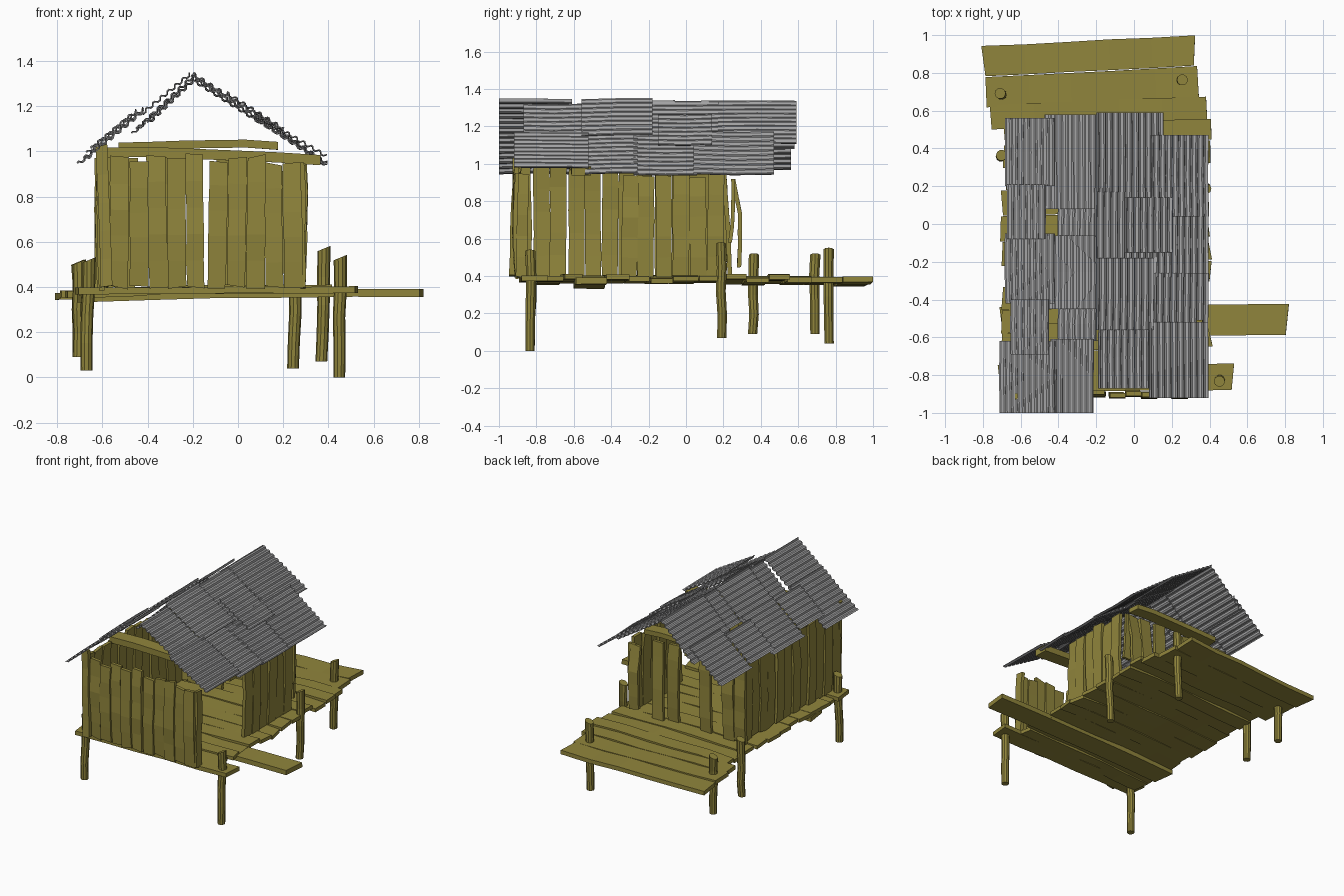
import bpy, bmesh, math, random
from mathutils import Vector

random.seed(4)
cube = bpy.data.objects.get("Cube")
if cube:
    bpy.data.objects.remove(cube)


def material(name, color):
    m = bpy.data.materials.new(name)
    m.use_nodes = True
    m.diffuse_color = color
    m.node_tree.nodes["Principled BSDF"].inputs["Base Color"].default_value = color
    return m


WOOD = material("olive wood", (0.28, 0.235, 0.045, 1))
METAL = material("grey metal", (0.39, 0.39, 0.395, 1))


def jit(a):
    return random.uniform(-a, a)


def finish(name, bm, mat):
    bmesh.ops.recalc_face_normals(bm, faces=bm.faces)
    mesh = bpy.data.meshes.new(name)
    bm.to_mesh(mesh)
    bm.free()
    mesh.materials.append(mat)
    obj = bpy.data.objects.new(name, mesh)
    bpy.context.collection.objects.link(obj)
    return obj


def loft(name, rings, mat):
    """Skin a list of vertex rings and cap both ends."""
    bm = bmesh.new()
    loops = [[bm.verts.new(p) for p in ring] for ring in rings]
    n = len(loops[0])
    for a, b in zip(loops, loops[1:]):
        for i in range(n):
            j = (i + 1) % n
            bm.faces.new((a[i], a[j], b[j], b[i]))
    bm.faces.new(loops[0])
    bm.faces.new(loops[-1])
    return finish(name, bm, mat)


def plank(name, start, end, width, thick, normal, sag=0.0, rough=0.005, steps=5):
    """Rough-sawn board from start to end, with its broad side facing normal."""
    start, end, normal = Vector(start), Vector(end), Vector(normal)
    along = (end - start).normalized()
    side = along.cross(normal).normalized()
    face = side.cross(along)
    rings = []
    for k in range(steps + 1):
        t = k / steps
        c = start.lerp(end, t) + face * (sag * math.sin(math.pi * t) + jit(rough))
        tip = 0.012 if k in (0, steps) else 0
        ring = []
        for s in (-1, 1):
            edge = c + side * s * (width / 2 + jit(rough * 0.5)) + along * jit(tip)
            ring += [edge - face * s * thick / 2, edge + face * s * thick / 2]
        rings.append(ring)
    return loft(name, rings, WOOD)


def post(name, x, y, bottom, top, lean=0.0, radius=0.026, sides=10):
    """Slightly crooked round pole."""
    rings = []
    for k in range(5):
        t = k / 4
        cx, cy = x + lean * (t - 0.5) + jit(0.004), y + jit(0.005)
        r = radius * (1 + 0.12 * t)
        rings.append([(cx + r * math.cos(a), cy + r * math.sin(a),
                       bottom + (top - bottom) * t + (0.012 * math.cos(a) if k == 4 else 0))
                      for a in (math.tau * i / sides for i in range(sides))])
    return loft(name, rings, WOOD)


def sheet(name, x0, x1, z0, z1, y0, y1, pitch=0.042, depth=0.008):
    """Corrugated panel, with its ridges running along y."""
    a, b = Vector((x0, 0, z0)), Vector((x1, 0, z1))
    up = Vector((-(b - a).z, 0, (b - a).x)).normalized()
    count = 4 * round((b - a).length / pitch)
    bm = bmesh.new()
    rows = []
    for y in (y0, (y0 + y1) / 2, y1):
        lift = jit(0.004)
        row = []
        for i in range(count + 1):
            wave = depth * math.sin(math.tau * i / 4 + math.pi / 4)
            p = a.lerp(b, i / count) + up * (wave + lift)
            row.append(bm.verts.new((p.x, y, p.z)))
        rows.append(row)
    for r, s in zip(rows, rows[1:]):
        for i in range(count):
            bm.faces.new((r[i], r[i + 1], s[i + 1], s[i]))
    obj = finish(name, bm, METAL)
    mod = obj.modifiers.new("thickness", "SOLIDIFY")
    mod.thickness = 0.005
    return obj


# Support posts: x, y, bottom, top, lean
for i, p in enumerate([(0.45, -0.83, 0.0, 0.53, 0.0), (-0.665, -0.83, 0.03, 0.52, 0.01),
                       (0.375, 0.19, 0.07, 0.57, 0.01), (-0.705, 0.36, 0.09, 0.51, 0.0),
                       (-0.705, 0.69, 0.09, 0.51, 0.0), (0.25, 0.765, 0.04, 0.54, 0.01)]):
    post(f"support_post_{i}", *p)

# Deck boards laid across, wider and skewed toward the back
up = (0, 0, 1)
plank("deck_board_back", (-0.80, 0.862, 0.36), (0.32, 0.918, 0.378), 0.16, 0.03, up)
plank("deck_board_back_inner", (-0.78, 0.70, 0.37), (0.34, 0.755, 0.38), 0.16, 0.03, up)
plank("deck_board_porch", (-0.75, 0.565, 0.37), (0.375, 0.61, 0.385), 0.13, 0.03, up)
y = 0.56
while y > -0.72:
    w = random.uniform(0.10, 0.14)
    plank("deck_board", (-0.70 + jit(0.02), y - w / 2 - 0.03, 0.365 + jit(0.01)),
          (0.395 + jit(0.02), y - w / 2, 0.385 + jit(0.01)), w - 0.003, 0.026, up, 0.012)
    y -= w
plank("deck_board_front", (-0.71, -0.82, 0.38), (0.52, -0.81, 0.39), 0.14, 0.03, up)
plank("walkway_board", (-0.70, -0.52, 0.345), (0.81, -0.505, 0.37), 0.165, 0.035, up, 0.012)


def wall(name, a, b, count, normal, top, lean=0.014):
    """Row of uneven upright boards from a to b."""
    a, b, out = Vector(a), Vector(b), Vector(normal)
    step = (b - a).length / count
    slide = (b - a).normalized()
    for i in range(count):
        foot = a.lerp(b, (i + 0.5) / count) + out * (0.005 if i % 2 else -0.005)
        head = foot + slide * jit(lean) + Vector((0, 0, top - foot.z + jit(0.02)))
        plank(f"{name}_board", foot + slide * jit(0.005), head, step * random.uniform(0.90, 0.98),
              0.024, normal, 0.010, 0.005)


wall("front_wall", (-0.57, -0.905, 0.40), (0.29, -0.895, 0.40), 10, (0, -1, 0), 0.965)
wall("left_wall", (-0.605, -0.91, 0.39), (-0.59, 0.19, 0.39), 12, (-1, 0, 0), 0.99)
wall("right_wall", (0.285, -0.35, 0.39), (0.28, 0.2, 0.39), 6, (1, 0, 0), 0.94)
plank("front_corner_board", (-0.58, -0.93, 0.40), (-0.605, -0.91, 1.02), 0.05, 0.03, (0, -1, 0))
plank("door_jamb", (0.285, -0.88, 0.39), (0.285, -0.87, 0.95), 0.06, 0.024, (1, 0, 0))

# Broken back wall, with gaps and loose hanging boards
back = (0, 1, 0)
for x, dx, dy, bottom, top in [(-0.59, 0.0, 0.0, 0.39, 0.98), (-0.50, 0.015, 0.0, 0.39, 0.96),
                               (-0.31, 0.01, 0.0, 0.39, 0.97), (-0.04, -0.01, 0.0, 0.39, 0.98),
                               (0.06, 0.02, 0.03, 0.39, 0.97)]:
    plank("back_wall_board", (x, 0.20 + dy, bottom), (x + dx, 0.20, top), 0.088, 0.024, back, 0.01)
plank("loose_board", (0.22, 0.285, 0.46), (0.23, 0.255, 0.91), 0.08, 0.022, back, 0.02)
plank("loose_board_short", (0.265, 0.24, 0.58), (0.26, 0.25, 0.93), 0.06, 0.02, back, 0.01)

# Tie beams above the walls
plank("middle_tie_beam", (-0.61, -0.575, 0.995), (0.37, -0.56, 0.96), 0.10, 0.045, up, 0.012)
plank("back_tie_beam", (-0.52, 0.20, 1.02), (0.17, 0.20, 1.025), 0.09, 0.035, up, 0.01)

# Left roof slope, lower tier lapping over a steeper upper tier: x0, x1, y0, y1, drop
left_sheets = [(-0.68, -0.42, 0.20, 0.56, 0.01), (-0.67, -0.47, -0.08, 0.21, -0.01),
               (-0.68, -0.42, -0.42, -0.05, 0.012), (-0.65, -0.45, -0.69, -0.40, -0.01),
               (-0.71, -0.42, -1.0, -0.62, 0.005)]
for x0, x1, y0, y1, drop in left_sheets:
    z0, z1 = (1.195 + 0.84 * (x + 0.42) - drop for x in (x0, x1))
    sheet("roof_sheet_left_lower", x0, x1, z0, z1, y0, y1)
upper_sheets = [(-0.47, -0.20, 0.08, 0.58, 0.0), (-0.40, -0.20, -0.07, 0.10, 0.018),
                (-0.45, -0.20, -0.45, -0.06, 0.0), (-0.40, -0.20, -0.62, -0.44, 0.018)]
for x0, x1, y0, y1, drop in upper_sheets:
    z0, z1 = (1.335 + 0.95 * (x + 0.20) - drop for x in (x0, x1))
    sheet("roof_sheet_left_upper", x0, x1, z0, z1, y0, y1)
sheet("roof_sheet_left_front", -0.44, -0.215, 1.16, 1.345, -1.0, -0.61)

# Right roof slope: x0, x1, y0, y1, drop, extra drop at the eave
right_sheets = [(-0.20, 0.15, 0.17, 0.59, 0.005, 0.0), (0.09, 0.39, 0.04, 0.47, -0.016, 0.035),
                (-0.21, 0.12, -0.20, 0.19, 0.01, 0.0), (-0.05, 0.20, -0.15, 0.14, -0.02, 0.0),
                (0.08, 0.39, -0.28, 0.06, 0.012, 0.01), (-0.20, 0.10, -0.56, -0.18, -0.008, 0.0),
                (0.07, 0.39, -0.54, -0.26, 0.012, 0.0), (-0.19, 0.10, -0.87, -0.54, 0.014, 0.0),
                (0.08, 0.39, -0.92, -0.52, -0.006, -0.015)]
for x0, x1, y0, y1, drop, eave in right_sheets:
    z0, z1 = (1.335 - 0.63 * (x + 0.20) - drop for x in (x0, x1))
    sheet("roof_sheet_right", x0, x1, z0, z1 - eave, y0, y1)
